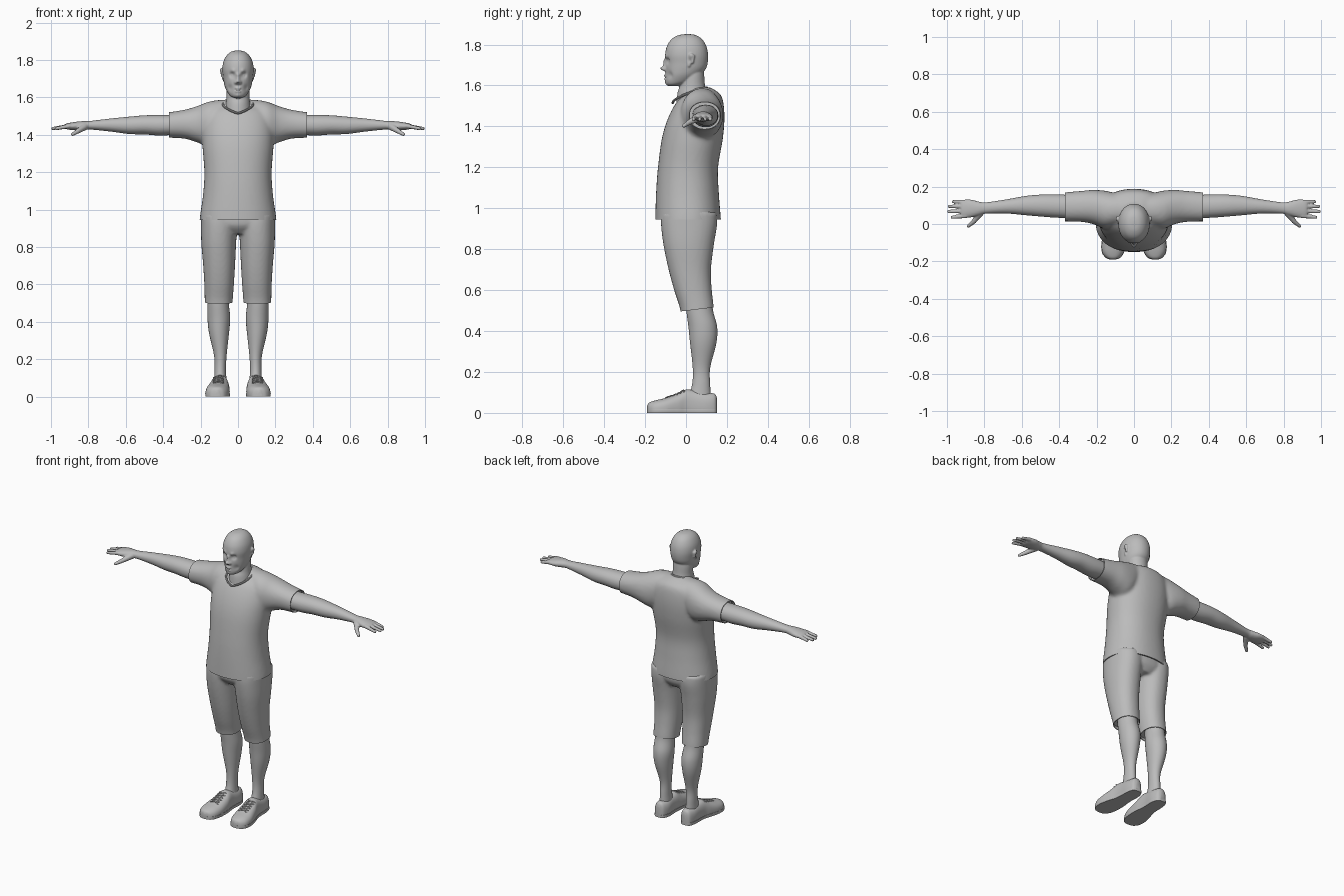
import bpy, bmesh, math
from mathutils import Vector

if "Cube" in bpy.data.objects:
    bpy.data.objects.remove(bpy.data.objects["Cube"], do_unlink=True)

grey = bpy.data.materials.new("plain_grey")
grey.use_nodes = True
GREY = (0.5, 0.5, 0.5, 1)
grey.diffuse_color = GREY
grey.node_tree.nodes["Principled BSDF"].inputs["Base Color"].default_value = GREY
made = []


def spline(p, q, r, s, t):
    return 0.5 * (2*q + (r - p)*t + (2*p - 5*q + 4*r - s)*t**2 + (3*q - p - 3*r + s)*t**3)


def loft(bm, rows, axis, power=2.2, steps=6, seg=44):
    """Smooth closed body from rows of (position, min, max, min, max) along an axis."""
    others = [i for i in range(3) if i != axis]
    pad = [rows[0], *rows, rows[-1]]
    samples = [[spline(*c, k / steps) for c in zip(*pad[i:i + 4])]
               for i in range(len(rows) - 1) for k in range(steps)] + [rows[-1]]
    rings = []
    for pos, a0, a1, b0, b1 in samples:
        ring = []
        for k in range(seg):
            ang = math.tau * k / seg
            u, v = math.cos(ang), math.sin(ang)
            u, v = (math.copysign(abs(w) ** (2 / power), w) for w in (u, v))
            co = Vector()
            co[axis] = pos
            co[others[0]] = (a0 + a1 + (a1 - a0) * u) / 2
            co[others[1]] = (b0 + b1 + (b1 - b0) * v) / 2
            ring.append(bm.verts.new(co))
        rings.append(ring)
    for r, s in zip(rings, rings[1:]):
        for k in range(seg):
            n = (k + 1) % seg
            bm.faces.new((r[k], r[n], s[n], s[k]))
    bm.faces.new(rings[0])
    bm.faces.new(rings[-1])


def symmetric(rows):
    return [(z, -w, w, front, back) for z, w, front, back in rows]


def chain(bm, start, end, r0, r1, count=14):
    """Rounded limb made of overlapping balls, fused later."""
    for i in range(count):
        t = i / (count - 1)
        ball = bmesh.ops.create_icosphere(bm, subdivisions=2, radius=r0 + (r1 - r0) * t)
        bmesh.ops.translate(bm, verts=ball["verts"], vec=Vector(start).lerp(Vector(end), t))


def make(name, bm, mirror=False):
    bmesh.ops.recalc_face_normals(bm, faces=bm.faces)
    mesh = bpy.data.meshes.new(name)
    bm.to_mesh(mesh)
    bm.free()
    mesh.materials.append(grey)
    obj = bpy.data.objects.new(name, mesh)
    bpy.context.collection.objects.link(obj)
    if mirror:
        obj.modifiers.new("mirror", 'MIRROR').use_mirror_merge = False
    made.append(obj)
    return obj


def fuse(bm, voxel, rounds):
    """Merge overlapping bodies into one smooth skin."""
    mesh = bpy.data.meshes.new("fuse")
    bmesh.ops.recalc_face_normals(bm, faces=bm.faces)
    bm.to_mesh(mesh)
    bm.free()
    obj = bpy.data.objects.new("fuse", mesh)
    bpy.context.collection.objects.link(obj)
    rm = obj.modifiers.new("remesh", 'REMESH')
    rm.mode, rm.voxel_size = 'VOXEL', voxel
    sm = obj.modifiers.new("smooth", 'SMOOTH')
    sm.factor, sm.iterations = 0.5, rounds
    result = bmesh.new()
    bpy.context.view_layer.update()
    result.from_object(obj, bpy.context.evaluated_depsgraph_get())
    bpy.data.objects.remove(obj, do_unlink=True)
    bpy.data.meshes.remove(mesh)
    return result


def hem(bm, point, normal):
    """Cut cloth along a plane and hollow the opening."""
    normal = Vector(normal).normalized()
    bmesh.ops.bisect_plane(bm, geom=bm.verts[:] + bm.edges[:] + bm.faces[:],
                           plane_co=point, plane_no=normal, clear_outer=True)
    edges = [e for e in bm.edges if e.is_boundary]
    faces = bmesh.ops.holes_fill(bm, edges=edges, sides=0)["faces"]
    for scale, depth in ((0.95, 0), (1, 0.02)):
        faces = bmesh.ops.extrude_discrete_faces(bm, faces=faces)["faces"]
        for f in faces:
            mid = f.calc_center_median()
            for v in f.verts:
                v.co = mid + (v.co - mid) * scale - normal * depth


def tube(name, points, radius, cyclic=False, mirror=False):
    bm = bmesh.new()
    n, seg, rings = len(points), 8, []
    for i, p in enumerate(points):
        ahead = points[(i + 1) % n] if cyclic else points[min(i + 1, n - 1)]
        behind = points[i - 1] if cyclic else points[max(i - 1, 0)]
        turn = (ahead - behind).to_track_quat('Z', 'Y')
        rings.append([bm.verts.new(p + turn @ Vector((math.cos(math.tau * k / seg) * radius,
                      math.sin(math.tau * k / seg) * radius, 0))) for k in range(seg)])
    pairs = list(zip(rings, rings[1:])) + ([(rings[-1], rings[0])] if cyclic else [])
    for r, s in pairs:
        for k in range(seg):
            bm.faces.new((r[k], r[(k + 1) % seg], s[(k + 1) % seg], s[k]))
    return make(name, bm, mirror)


# Shirt: torso and shoulders fused, then cut at the hems
bm = bmesh.new()
loft(bm, symmetric([(.88, .206, -.15, .17), (.95, .205, -.15, .17), (1.08, .187, -.146, .16),
                    (1.2, .18, -.137, .157), (1.34, .19, -.118, .18), (1.44, .19, -.088, .188),
                    (1.52, .17, -.045, .182), (1.56, .12, 0, .165), (1.59, .06, .03, .12)]), 2)
half = [(.08, -.01, .165, 1.38, 1.587), (.155, -.025, .178, 1.34, 1.577), (.22, 0, .182, 1.36, 1.553),
        (.29, .012, .176, 1.38, 1.533), (.41, .014, .166, 1.385, 1.515)]
loft(bm, [(-r[0], *r[1:]) for r in reversed(half)] + half, 0)
bm = fuse(bm, .01, 6)
hem(bm, (0, 0, .945), (0, 0, -1))
for side in (-1, 1):
    hem(bm, (side * .37, 0, 0), (side, 0, 0))
make("shirt", bm)

# Collar ring, low at the throat and high at the nape
collar = []
for i in range(48):
    a = math.tau * i / 48
    rise = ((1 + math.sin(a)) / 2) ** .6
    collar.append(Vector((.08 * math.cos(a), .018 + .083 * math.sin(a), 1.515 + .075 * rise)))
tube("shirt_collar", collar, .006, cyclic=True)

# Shorts
bm = bmesh.new()
leg = [(.46, .03, .178, -.02, .137), (.52, .028, .178, -.032, .135), (.6, .022, .18, -.058, .126),
       (.7, .016, .186, -.085, .122), (.82, .01, .196, -.11, .136), (.92, .004, .198, -.122, .152),
       (.98, .004, .198, -.12, .15)]
loft(bm, leg, 2)
loft(bm, [(z, -b, -a, c, d) for z, a, b, c, d in leg], 2)
loft(bm, symmetric([(.87, .1, -.08, .12), (.92, .19, -.12, .15), (1, .195, -.12, .15)]), 2)
bm = fuse(bm, .009, 4)
hem(bm, (0, .05, .505), (0, .12, -1))
make("shorts", bm)

# Lower legs
bm = bmesh.new()
loft(bm, [(.58, .05, .16, 0, .125), (.5, .049, .162, .002, .132), (.42, .042, .163, .012, .152),
          (.34, .048, .155, .02, .148), (.22, .061, .128, .033, .118), (.14, .064, .126, .03, .118),
          (.07, .06, .128, .01, .122)], 2, power=2)
make("lower_legs", bm, True)

# Shoes with soles
last = [(-.19, .1, .125, .035), (-.18, .075, .15, .05), (-.15, .055, .17, .061), (-.1, .045, .172, .073),
        (-.04, .045, .158, .094), (0, .05, .145, .114), (.04, .052, .14, .11), (.1, .05, .138, .099),
        (.14, .062, .128, .093), (.152, .08, .11, .07)]
for name, grow, top, low, high in (("shoes", 0, None, .01, 1), ("soles", .002, .06, 0, .018)):
    bm = bmesh.new()
    loft(bm, [(y, a - grow, b + grow, -.03, top or z) for y, a, b, z in last], 1, power=2.5)
    for v in bm.verts:
        v.co.z = min(max(v.co.z, low), high)
    part = make(name, bm, True)
    if name == "shoes":
        shoe = part

# Crossed laces laid on the instep
bpy.context.view_layer.update()
for i in range(5):
    for side in (-1, 1):
        path = []
        for k in range(9):
            t = k / 8 - .5
            x, y = .104 + side * t * .056, -.09 + i * .018 + t * .02
            hit, where, _, _ = shoe.ray_cast((x, y, 1), (0, 0, -1))
            path.append(where + Vector((0, 0, .002)))
        tube("lace", path, .0032, mirror=True)

# Arms with hands
bm = bmesh.new()
loft(bm, [(.33, .03, .155, 1.4, 1.505), (.42, .034, .158, 1.396, 1.506), (.5, .04, .157, 1.402, 1.504),
          (.58, .047, .15, 1.404, 1.497), (.68, .056, .132, 1.417, 1.487), (.79, .056, .116, 1.428, 1.474),
          (.83, .046, .12, 1.425, 1.473), (.87, .036, .13, 1.424, 1.469), (.91, .032, .13, 1.428, 1.462),
          (.926, .04, .122, 1.434, 1.456)], 0, power=2.1)
for y, tip_y, tip_x in ((.043, .036, .972), (.069, .066, .99), (.094, .094, .988), (.118, .12, .965)):
    chain(bm, (.9, y, 1.447), (tip_x, tip_y, 1.434), .0125, .0095)
chain(bm, (.82, .062, 1.443), (.855, .015, 1.42), .02, .0135)
chain(bm, (.855, .015, 1.42), (.885, -.011, 1.402), .0135, .0095)
make("arms", fuse(bm, .0045, 3), True)

# Head and neck
bm = bmesh.new()
loft(bm, symmetric([(1.851, .008, 0, .02), (1.845, .035, -.038, .05), (1.825, .06, -.072, .08),
                    (1.79, .078, -.094, .1), (1.75, .084, -.102, .108), (1.71, .08, -.1, .106),
                    (1.68, .076, -.1, .096), (1.65, .068, -.1, .07), (1.62, .052, -.099, .03),
                    (1.605, .038, -.094, -.01), (1.597, .02, -.085, -.03)]), 2, power=2.1)
loft(bm, symmetric([(1.47, .08, -.05, .12), (1.56, .066, -.042, .104), (1.6, .061, -.03, .093),
                    (1.66, .06, -.02, .088), (1.72, .05, -.02, .08)]), 2, power=2)
for side in (-1, 1):
    chain(bm, (side * .076, .014, 1.697), (side * .085, .026, 1.745), .009, .013)
    chain(bm, (side * .084, .03, 1.715), (side * .085, .034, 1.742), .009, .01)
bm = fuse(bm, .004, 4)

# Face features as soft pushes: centre, radius, strength along y (minus is forward)
features = [((0, -.1, 1.72), .011, -.009), ((0, -.105, 1.703), .01, -.012), ((0, -.105, 1.684), .012, -.029),
            ((.012, -.1, 1.679), .008, -.011), ((.031, -.09, 1.721), .015, .015),
            ((.031, -.09, 1.719), .008, -.006), ((.026, -.095, 1.741), .012, -.006),
            ((.008, -.1, 1.648), .008, -.008), ((.008, -.1, 1.632), .007, -.007),
            ((.012, -.1, 1.64), .005, .006), ((0, -.098, 1.61), .015, -.005), ((.042, -.08, 1.65), .018, .009)]
pushes = [(Vector((s * c[0], *c[1:])), r, p) for c, r, p in features for s in ((-1, 1) if c[0] else (1,))]
for v in bm.verts:
    v.co.y += sum(p * math.exp(-((v.co - c).length / r) ** 2) for c, r, p in pushes)
    bowl = math.exp(-((v.co.y - .019) / .008) ** 2 - ((v.co.z - 1.722) / .014) ** 2)
    if abs(v.co.x) > .08:
        v.co.x -= math.copysign(.007 * bowl, v.co.x)
make("head", bm)

# Smooth shading with crisp hems
bpy.ops.object.select_all(action='DESELECT')
for obj in made:
    obj.select_set(True)
bpy.context.view_layer.objects.active = made[0]
bpy.ops.object.shade_smooth_by_angle(angle=math.radians(40))
